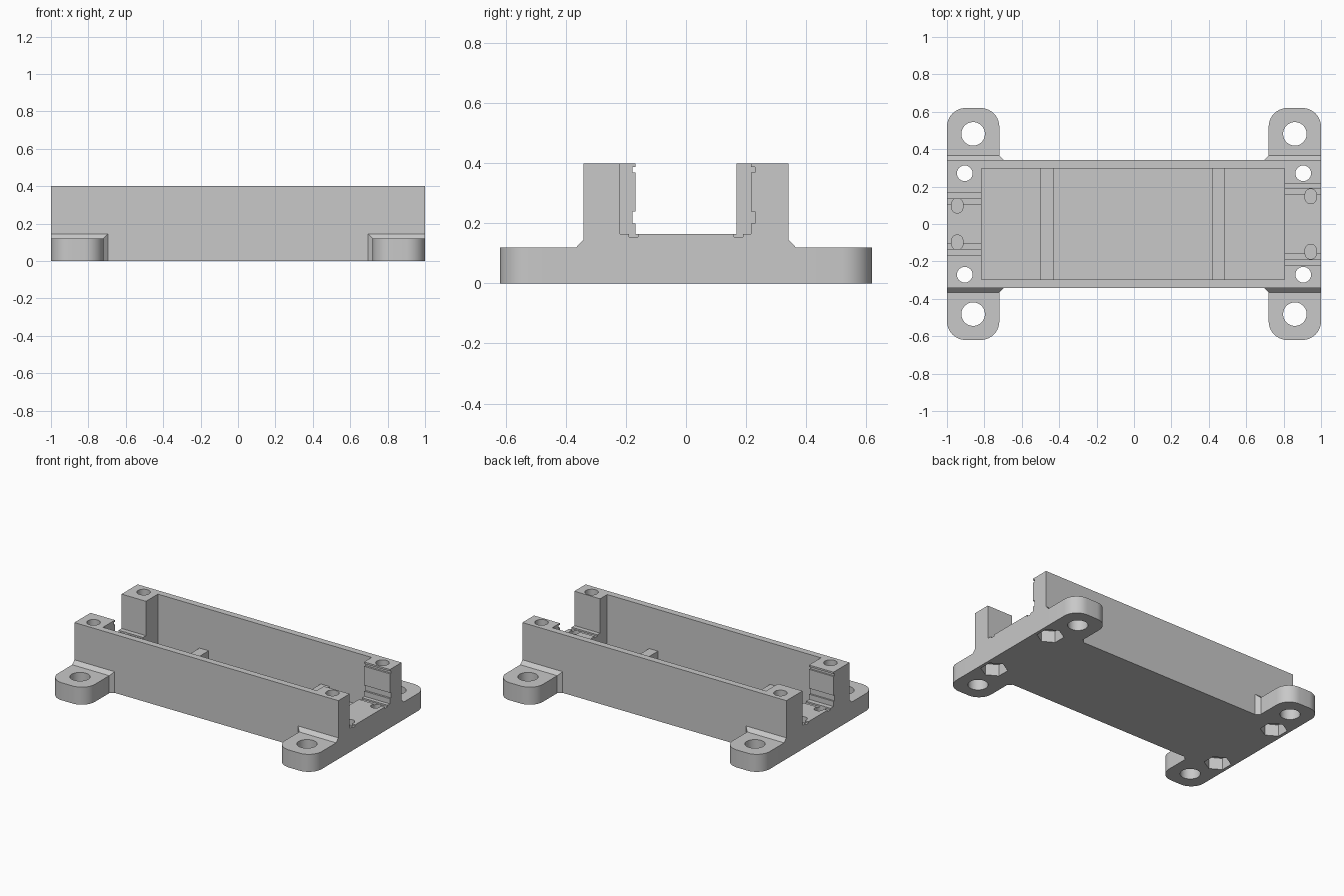
import bpy, bmesh
from math import pi, cos, sin
from mathutils import Vector

cube = bpy.data.objects.get("Cube")
if cube:
    bpy.data.objects.remove(cube, do_unlink=True)

grey = bpy.data.materials.new("light grey plastic")
grey.use_nodes = True
grey.diffuse_color = (0.58, 0.58, 0.58, 1)
grey.node_tree.nodes["Principled BSDF"].inputs["Base Color"].default_value = (0.58, 0.58, 0.58, 1)


def finish(name, bm):
    bmesh.ops.recalc_face_normals(bm, faces=bm.faces)
    mesh = bpy.data.meshes.new(name)
    bm.to_mesh(mesh)
    bm.free()
    mesh.materials.append(grey)
    ob = bpy.data.objects.new(name, mesh)
    bpy.context.collection.objects.link(ob)
    return ob


def prism(name, outline, z0, z1):
    bm = bmesh.new()
    face = bm.faces.new([bm.verts.new((x, y, z0)) for x, y in outline])
    top = bmesh.ops.extrude_face_region(bm, geom=[face])["geom"]
    bmesh.ops.translate(bm, vec=(0, 0, z1 - z0),
                        verts=[v for v in top if isinstance(v, bmesh.types.BMVert)])
    return finish(name, bm)


def box(name, x, y, z):
    x, y = sorted(x), sorted(y)
    return prism(name, [(x[0], y[0]), (x[1], y[0]), (x[1], y[1]), (x[0], y[1])], *z)


def disc(name, x, y, r, z, sides=40, stretch=0):
    # Regular outline, optionally stretched along y into a slot
    pts = []
    for i in range(sides):
        a = 2 * pi * (i + 0.5) / sides
        pts.append((x + r * cos(a), y + r * sin(a) + (stretch if sin(a) > 0 else -stretch)))
    return prism(name, pts, *z)


def hull(name, points):
    bm = bmesh.new()
    for p in points:
        bm.verts.new(p)
    bmesh.ops.convex_hull(bm, input=bm.verts)
    return finish(name, bm)


def combine(base, parts, operation):
    for part in parts:
        mod = base.modifiers.new(part.name, "BOOLEAN")
        mod.operation, mod.object, mod.solver = operation, part, "EXACT"
        part.hide_render = True
    bpy.context.view_layer.update()
    graph = bpy.context.evaluated_depsgraph_get()
    mesh = bpy.data.meshes.new_from_object(base.evaluated_get(graph))
    base.modifiers.clear()
    base.data = mesh
    for part in parts:
        bpy.data.objects.remove(part, do_unlink=True)


W, H, FLOOR = 0.342, 0.4, 0.165
corners = [(sx, sy) for sx in (-1, 1) for sy in (-1, 1)]

# Solid block, rounded mounting feet and chamfered foot roots
tray = box("mounting_tray", (-1, 1), (-W, W), (0, H))
feet = []
for sx, sy in corners:
    r, outer, end = 0.1, 1.0, 0.62
    outline = [(0.72, 0.32), (outer, 0.32)]
    for cx, start in ((outer - r, 0), (0.72 + r, pi / 2)):
        for i in range(11):
            a = start + i * pi / 20
            outline.append((cx + r * cos(a), end - r + r * sin(a)))
    feet.append(prism("foot", [(sx * x, sy * y) for x, y in outline], 0, 0.12))
    feet.append(hull("foot_root", [(sx * x, sy * y, z)
                for y, inner, top in ((0.32, 0.695, 0.145), (W, 0.695, 0.145), (0.366, 0.72, 0.12))
                for x in (inner, 1) for z in (0, top)]))
combine(tray, feet, "UNION")

# Cavity and open channels at the two ends
cuts = [box("cavity", (-0.815, 0.805), (-0.297, 0.297), (0.05, 0.5)),
        box("right_channel", (-1.1, -0.7), (-0.168, 0.168), (FLOOR, 0.5)),
        box("left_channel", (0.7, 1.1), (-0.22, 0.216), (FLOOR, 0.5))]
for sx, sy in corners:
    # Foot holes, post screw holes and hexagonal nut pockets
    cuts.append(disc("foot_hole", sx * 0.86, sy * 0.482, 0.063, (-0.1, 0.3)))
    cuts.append(disc("post_hole", sx * 0.905, sy * 0.271, 0.042, (-0.1, 0.5)))
    cuts.append(disc("nut_pocket", sx * 0.905, sy * 0.271, 0.085, (-0.1, 0.08), 6))
    # Floor grooves, shallow slots and snap grooves in the posts
    groove, slot, wall = ((0.105, 0.135), 0.098, 0.168) if sx < 0 else ((0.16, 0.19), 0.148, 0.218)
    cuts.append(box("floor_groove", (sx * 0.7, sx * 1.1), [sy * y for y in groove], (0.155, 0.3)))
    cuts.append(disc("floor_slot", sx * 0.945, sy * slot, 0.03, (0.125, 0.3), 16, 0.01))
    for z in ((0.2, 0.24), (0.37, 0.388)):
        if sx * sy > 0:
            cuts.append(box("snap_groove", (sx * 0.7, sx * 1.1),
                            (sy * (wall - 0.03), sy * (wall + 0.011)), z))
combine(tray, cuts, "DIFFERENCE")

# Low ribs across the cavity floor
ribs = [box("rib", x, (-0.31, 0.31), (0.03, 0.115)) for x in ((-0.5, -0.43), (0.42, 0.487))]
combine(tray, ribs, "UNION")

bpy.ops.object.select_all(action="DESELECT")
tray.select_set(True)
bpy.context.view_layer.objects.active = tray
bpy.ops.object.shade_smooth_by_angle(angle=0.5)
